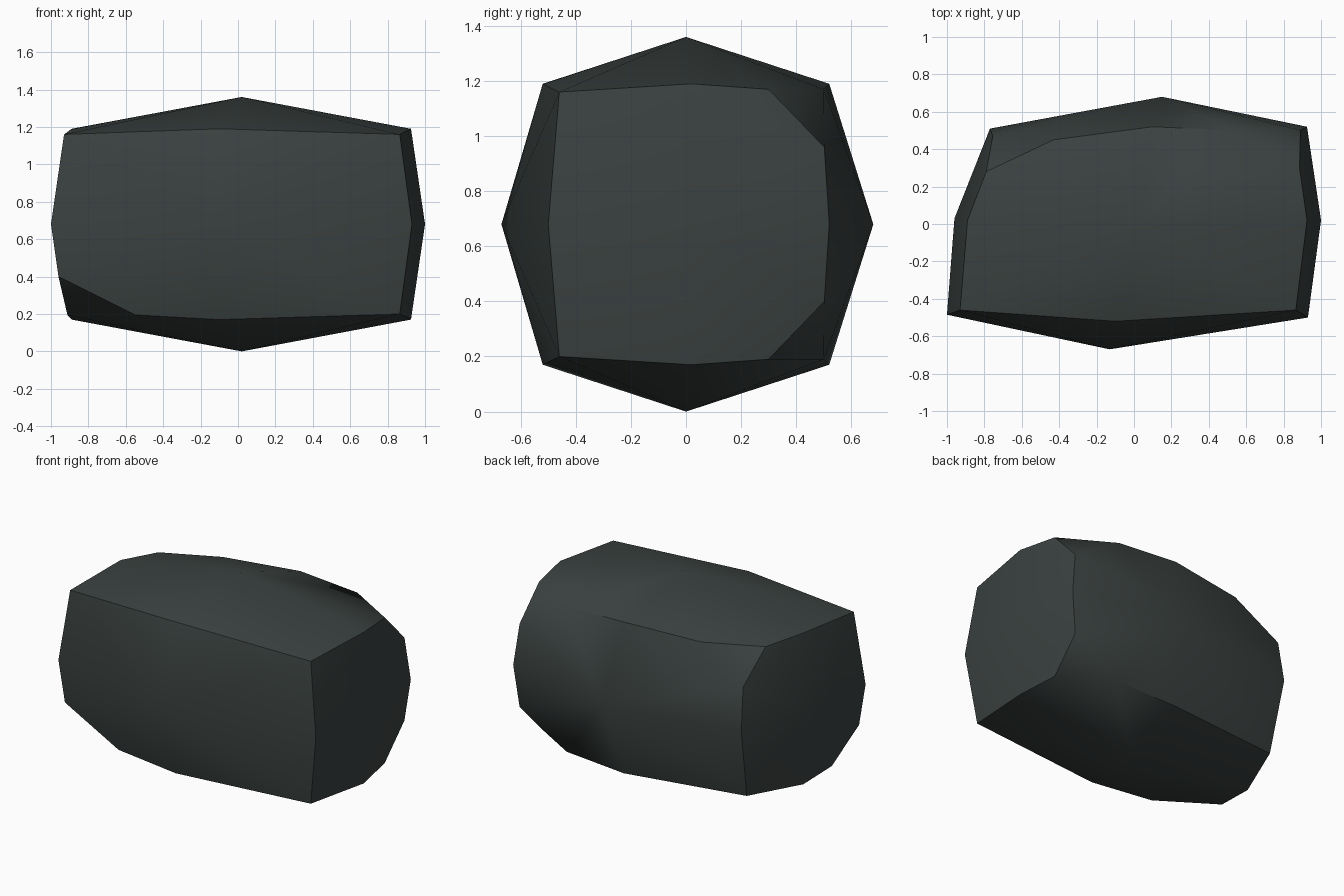
import bpy, bmesh, math

if "Cube" in bpy.data.objects:
    bpy.data.objects.remove(bpy.data.objects["Cube"])

MID = 0.68  # mid height; the stone is almost mirrored about it

# Swollen centres of the faces and middles of the upright edges
points = [(0.02, 0, 0), (0.02, 0, 1.36),
          (1.0, 0.02, MID), (-0.96, 0.03, MID), (-0.13, -0.67, MID), (0.15, 0.68, MID),
          (0.93, -0.5, MID), (-1.0, -0.485, MID), (0.925, 0.52, MID), (-0.77, 0.51, MID)]

# Upper and lower rim: edge middles and whole corners, then corner chips
rim = [(-0.1, -0.52, 0.51), (0.1, 0.52, 0.51), (0.925, 0.02, 0.51), (-0.89, 0.02, 0.51),
       (0.865, -0.46, 0.48),
       (0.885, 0.30, 0.49), (0.54, 0.50, 0.49), (0.89, 0.502, 0.28)]   # chipped back right
for x, y, h in rim:
    points += [(x, y, MID + h), (x, y, MID - h)]

# Left corners: whole ones, then the chips at the back top and front bottom
points += [(-0.93, -0.46, MID + 0.48), (-0.74, 0.41, MID - 0.48)]
points += [(-0.79, 0.28, 1.17), (-0.43, 0.45, 1.17), (-0.755, 0.47, 0.96)]
points += [(-0.55, -0.487, 0.195), (-0.96, -0.473, 0.40), (-0.912, -0.25, 0.195)]

# Stone block is the convex skin around these points
bm = bmesh.new()
for p in points:
    bm.verts.new(p)
bmesh.ops.convex_hull(bm, input=bm.verts)
bmesh.ops.recalc_face_normals(bm, faces=bm.faces)
mesh = bpy.data.meshes.new("stone_block")
bm.to_mesh(mesh)
bm.free()

stone = bpy.data.objects.new("stone_block", mesh)
bpy.context.collection.objects.link(stone)
mat = bpy.data.materials.new("dark slate")
mat.diffuse_color = (0.043, 0.054, 0.052, 1)
mat.use_nodes = True
mat.node_tree.nodes["Principled BSDF"].inputs["Base Color"].default_value = mat.diffuse_color
mesh.materials.append(mat)

# Soft faces with crisp edges
bpy.context.view_layer.objects.active = stone
stone.select_set(True)
bpy.ops.object.shade_smooth_by_angle(angle=math.radians(35))
